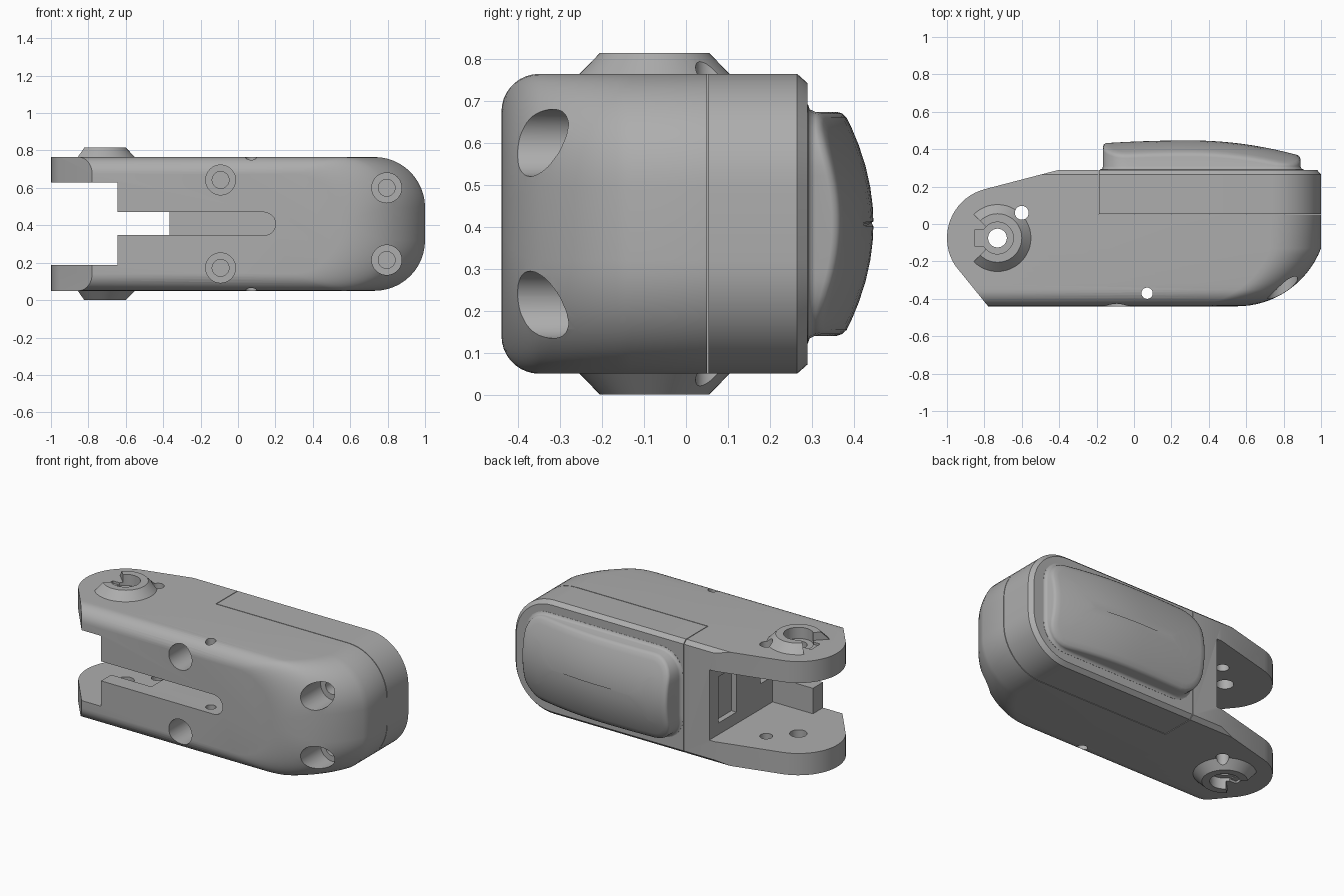
import bpy, bmesh, math
from mathutils import Matrix

cube = bpy.data.objects.get("Cube")
if cube:
    bpy.data.objects.remove(cube)

grey = bpy.data.materials.new("plain grey")
grey.use_nodes = True
grey.diffuse_color = (0.42, 0.42, 0.42, 1)
grey.node_tree.nodes["Principled BSDF"].inputs["Base Color"].default_value = (0.42, 0.42, 0.42, 1)

ZC, ZH = 0.4075, 0.3575          # mid height and half height of the body
PX, PY = -0.73, -0.075           # hinge axis
FRONT, BACK = -0.44, 0.29


def make(name, bm):
    bmesh.ops.recalc_face_normals(bm, faces=bm.faces)
    mesh = bpy.data.meshes.new(name)
    bm.to_mesh(mesh)
    bm.free()
    obj = bpy.data.objects.new(name, mesh)
    bpy.context.collection.objects.link(obj)
    mesh.materials.append(grey)
    return obj


def loft(name, rings):
    bm = bmesh.new()
    loops = [[bm.verts.new(p) for p in ring] for ring in rings]
    for a, b in zip(loops, loops[1:]):
        for i in range(len(a)):
            j = (i + 1) % len(a)
            bm.faces.new((a[i], a[j], b[j], b[i]))
    bm.faces.new(loops[0])
    bm.faces.new(loops[-1])
    return make(name, bm)


def prism(name, pts, z0, z1):
    return loft(name, [[(x, y, z) for x, y in pts] for z in (z0, z1)])


def box(x0, x1, y0, y1, z0, z1):
    return prism("cutter", [(x0, y0), (x1, y0), (x1, y1), (x0, y1)], z0, z1)


def cone(name, r1, r2, start, end, axis="Z", a=0.0, b=0.0):
    """Round part along z at (x=a, y=b), or along y at (x=a, z=b)."""
    bm = bmesh.new()
    bmesh.ops.create_cone(bm, cap_ends=True, segments=48, radius1=r1, radius2=r2, depth=end - start)
    mid = (start + end) / 2
    if axis == "Z":
        m = Matrix.Translation((a, b, mid))
    else:
        m = Matrix.Translation((a, mid, b)) @ Matrix.Rotation(-math.pi / 2, 4, "X")
    bmesh.ops.transform(bm, matrix=m, verts=bm.verts)
    return make(name, bm)


def boolean(obj, tool, op="DIFFERENCE"):
    mod = obj.modifiers.new("cut", "BOOLEAN")
    mod.operation, mod.solver, mod.object = op, "EXACT", tool
    bpy.context.view_layer.objects.active = obj
    bpy.ops.object.modifier_apply(modifier=mod.name)
    bpy.data.objects.remove(tool)


def smooth(obj, angle=30):
    bpy.ops.object.select_all(action="DESELECT")
    obj.select_set(True)
    bpy.context.view_layer.objects.active = obj
    bpy.ops.object.shade_smooth_by_angle(angle=math.radians(angle))


def section(y, x0, inset=0.0):
    """Body outline at depth y: square at x0, rounded at the nose."""
    t = y - FRONT
    nose, fillet = 0.4816, 0.09
    xm = 1.0 if t >= 0.31 else 0.55 + math.sqrt(max(0, nose ** 2 - (nose - t) ** 2))
    zh = ZH if t >= fillet else ZH - fillet + math.sqrt(max(0, fillet ** 2 - (fillet - t) ** 2))
    xm, zh = xm - inset, zh - inset
    r = min(0.27 - inset, zh - 0.005)
    pts = [(x0, y, ZC - zh)]
    for start, s in ((-90, -1), (0, 1)):
        for i in range(13):
            a = math.radians(start + i * 7.5)
            pts.append((xm - r + r * math.cos(a), y, ZC + s * (zh - r) + r * math.sin(a)))
    return pts + [(x0, y, ZC + zh)]


# Body: nose loft trimmed to the hinge lug outline
steps = [0.09 * (1 - math.cos(math.radians(a))) for a in range(0, 91, 10)]
steps += [0.12, 0.15, 0.18, 0.21, 0.24, 0.275, 0.31]
body = loft("body", [section(FRONT + t, -1.2) for t in steps]
            + [section(BACK - 0.025, -1.2), section(BACK, -1.2, 0.022)])
lug = [(PX + 0.27 * math.cos(math.radians(a)), PY + 0.27 * math.sin(math.radians(a)))
       for a in range(105, 214, 6)]
lug += [(-0.78, FRONT), (-0.78, -0.6), (1.2, -0.6), (1.2, 0.5), (-0.4, 0.5), (-0.4, BACK)]
boolean(body, prism("cutter", lug, -0.2, 1), "INTERSECT")

# Room for the back cap, hinge gap, cavity and open notch
boolean(body, box(-0.19, 1.2, 0.05, 0.5, -0.2, 1))
boolean(body, box(-1.2, -0.645, -0.6, 0.5, 0.187, 0.63))
boolean(body, box(-0.7, -0.365, -0.34, 0.5, 0.187, 0.63))
boolean(body, box(-0.4, -0.33, 0.02, 0.2, 0.26, 0.55))

# Front slot with rounded end
slot = [(-0.7, 0.347), (0.14, 0.347)]
slot += [(0.14 + 0.061 * math.cos(math.radians(a)), ZC + 0.061 * math.sin(math.radians(a)))
         for a in range(-80, 81, 16)] + [(0.14, 0.47), (-0.7, 0.47)]
boolean(body, loft("cutter", [[(x, y, z) for x, z in slot] for y in (-0.6, -0.22)]))

# Front screw holes with counterbores
for x, dz in ((-0.093, 0.235), (0.795, 0.193)):
    for s in (-1, 1):
        boolean(body, cone("cutter", 0.08, 0.08, -0.6, -0.2, "Y", x, ZC + s * dz))
        boolean(body, cone("cutter", 0.045, 0.045, -0.25, -0.1, "Y", x, ZC + s * dz))

# Hinge bosses, open toward the hinge end
for s, name in ((1, "upper_boss"), (-1, "lower_boss")):
    def span(lo, hi):
        return sorted((ZC + s * lo, ZC + s * hi))
    face, tip = ZH, 0.4075
    radii = (0.18, 0.13) if s > 0 else (0.13, 0.18)
    boss = cone(name, *radii, *span(face - 0.001, tip), "Z", PX, PY)
    wedge = [(PX, PY), (PX - 0.3, PY + 0.3), (PX - 0.3, PY - 0.3)]
    boolean(boss, prism("cutter", wedge, *span(face - 0.1, tip + 0.1)))
    boolean(boss, cone("cutter", 0.085, 0.085, *span(face - 0.1, tip + 0.1), "Z", PX, PY))
    boolean(boss, cone("cutter", 0.037, 0.037, -0.2, 1, "Z", -0.6, 0.06))
    smooth(boss)
    boolean(body, cone("cutter", 0.085, 0.085, *span(face - 0.02, tip), "Z", PX, PY))
    boolean(body, box(-0.85, PX, PY - 0.045, PY + 0.045, *span(face - 0.015, tip)))

# Vertical pin holes
for x, y, r in ((PX, PY, 0.05), (-0.6, 0.06, 0.037), (0.07, -0.37, 0.03)):
    boolean(body, cone("cutter", r, r, -0.2, 1, "Z", x, y))
smooth(body)

# Back cap with a fine seam all round
cap = loft("back_cap", [section(0.054, -0.186), section(BACK - 0.025, -0.186),
                        section(BACK, -0.186, 0.022)])
smooth(cap)


# Domed fingertip pad
def crown(x, z):
    along = 0.015 * ((x - 0.3) / 0.46) ** 2 if x < 0.3 else 0.08 * ((x - 0.3) / 0.58) ** 2
    return max(0.325, 0.447 - along - 0.07 * ((z - ZC) / 0.265) ** 2)


def pad_ring(inset, height):
    w, h = 0.5275 - inset, 0.267 - inset
    r = max(0.13 - inset, 0.003)
    corners = []
    for k, (sx, sz) in enumerate(((1, 1), (-1, 1), (-1, -1), (1, -1))):
        arc = [math.radians(90 * k + 15 * i) for i in range(7)]
        corners.append([(sx * (w - r) + r * math.cos(a), sz * (h - r) + r * math.sin(a)) for a in arc])
    pts = []
    for k, c in enumerate(corners):
        nxt = corners[(k + 1) % 4][0]
        pts += c
        pts += [tuple(p + (q - p) * i / 12 for p, q in zip(c[-1], nxt)) for i in range(1, 12)]
    return [(x + 0.3625, height(x + 0.3625, z + ZC), z + ZC) for x, z in pts]


rings = [pad_ring(d, lambda x, z, y=y: y)
         for d, y in ((-0.018, 0.28), (-0.018, 0.291), (-0.006, 0.295), (0, 0.308))]
rings += [pad_ring(d, lambda x, z, k=k: crown(x, z) - k)
          for d, k in ((0, 0.016), (0.004, 0.006), (0.014, 0.0), (0.04, 0.0), (0.08, 0.0),
                       (0.13, 0.0), (0.18, 0.0), (0.225, 0.0), (0.262, 0.0))]
pad = loft("fingertip_pad", rings)
smooth(pad, 50)
